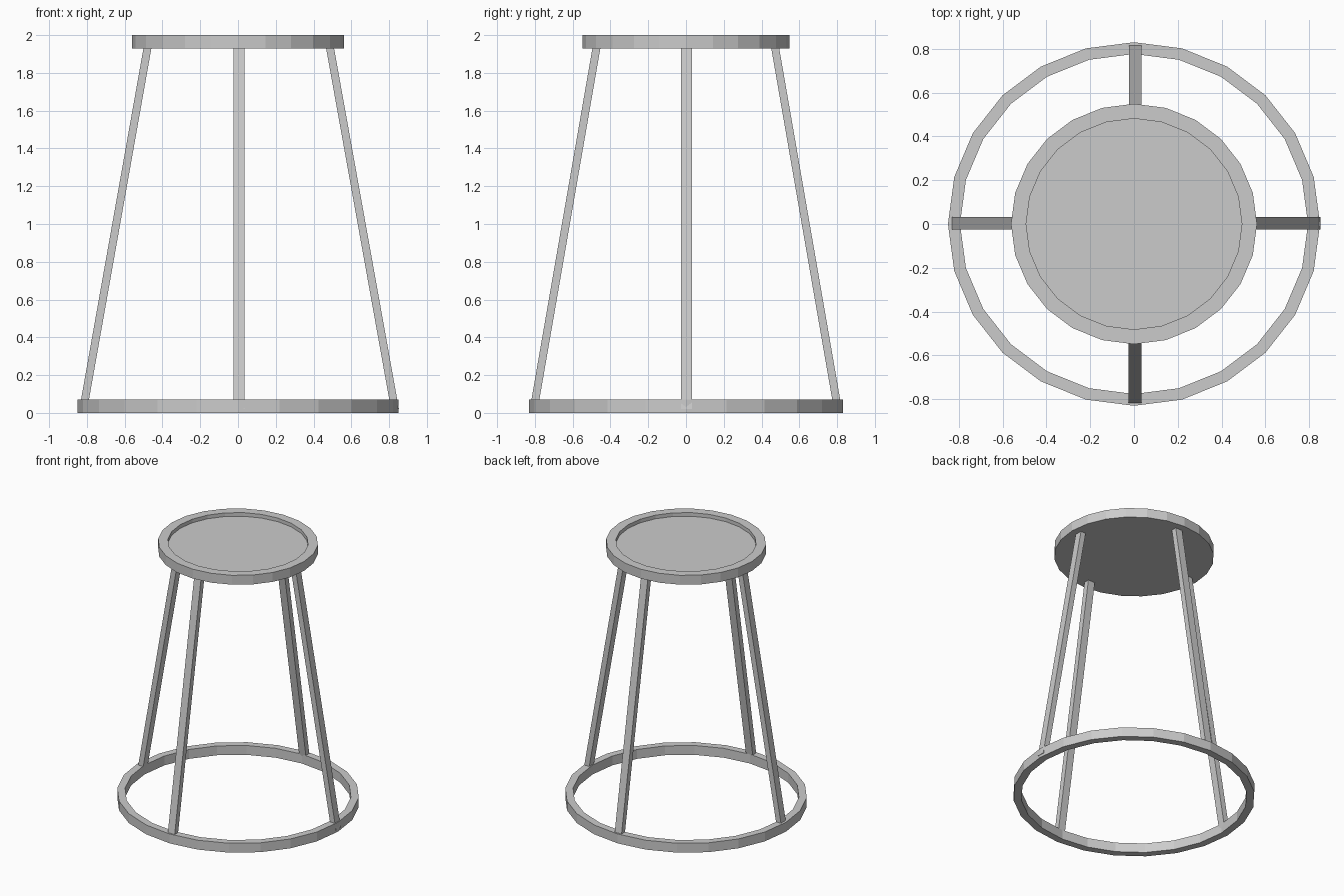
import bpy, bmesh
from math import cos, sin, pi
from mathutils import Vector

if "Cube" in bpy.data.objects:
    bpy.data.objects.remove(bpy.data.objects["Cube"])

SIDES = 24
SQUASH = 0.977  # rings are slightly narrower in y


def make_object(name, bm):
    bmesh.ops.recalc_face_normals(bm, faces=bm.faces)
    mesh = bpy.data.meshes.new(name)
    bm.to_mesh(mesh)
    bm.free()
    obj = bpy.data.objects.new(name, mesh)
    bpy.context.collection.objects.link(obj)
    return obj


def lathe(name, profile, closed):
    """Revolve (radius, z) points; open profiles get capped ends."""
    bm = bmesh.new()
    loops = [[bm.verts.new((r * cos(2 * pi * i / SIDES),
                            r * SQUASH * sin(2 * pi * i / SIDES), z))
              for i in range(SIDES)] for r, z in profile]
    pairs = list(zip(loops, loops[1:]))
    if closed:
        pairs.append((loops[-1], loops[0]))
    else:
        bm.faces.new(loops[0])
        bm.faces.new(loops[-1])
    for a, b in pairs:
        for i in range(SIDES):
            j = (i + 1) % SIDES
            bm.faces.new((a[i], a[j], b[j], b[i]))
    return make_object(name, bm)


def leg(name, bottom, top, out):
    """Slanted square bar leaning along the direction out."""
    bottom, top, out = Vector(bottom), Vector(top), Vector(out)
    side = Vector((-out.y, out.x, 0))
    bm = bmesh.new()
    ends = [[bm.verts.new(p + out * 0.021 * a + side * 0.029 * b)
             for a, b in ((-1, -1), (1, -1), (1, 1), (-1, 1))]
            for p in (bottom, top)]
    for e in ends:
        bm.faces.new(e)
    for i in range(4):
        j = (i + 1) % 4
        bm.faces.new((ends[0][i], ends[0][j], ends[1][j], ends[1][i]))
    return make_object(name, bm)


# Base ring
lathe("base_ring", [(0.85, 0), (0.85, 0.072), (0.795, 0.072), (0.795, 0)], True)

# Seat: dished disc with a raised rim
lathe("seat", [(0.562, 1.928), (0.562, 2.0), (0.493, 2.0), (0.493, 1.972)], False)

# Four splayed legs
Z0, Z1 = 0.02, 1.95
leg("right_leg", (0.831, 0.003, Z0), (0.484, 0.003, Z1), (1, 0, 0))
leg("left_leg", (-0.819, 0.004, Z0), (-0.476, 0.004, Z1), (-1, 0, 0))
leg("back_leg", (0.006, 0.804, Z0), (0.006, 0.469, Z1), (0, 1, 0))
leg("front_leg", (0.005, -0.806, Z0), (0.005, -0.471, Z1), (0, -1, 0))
